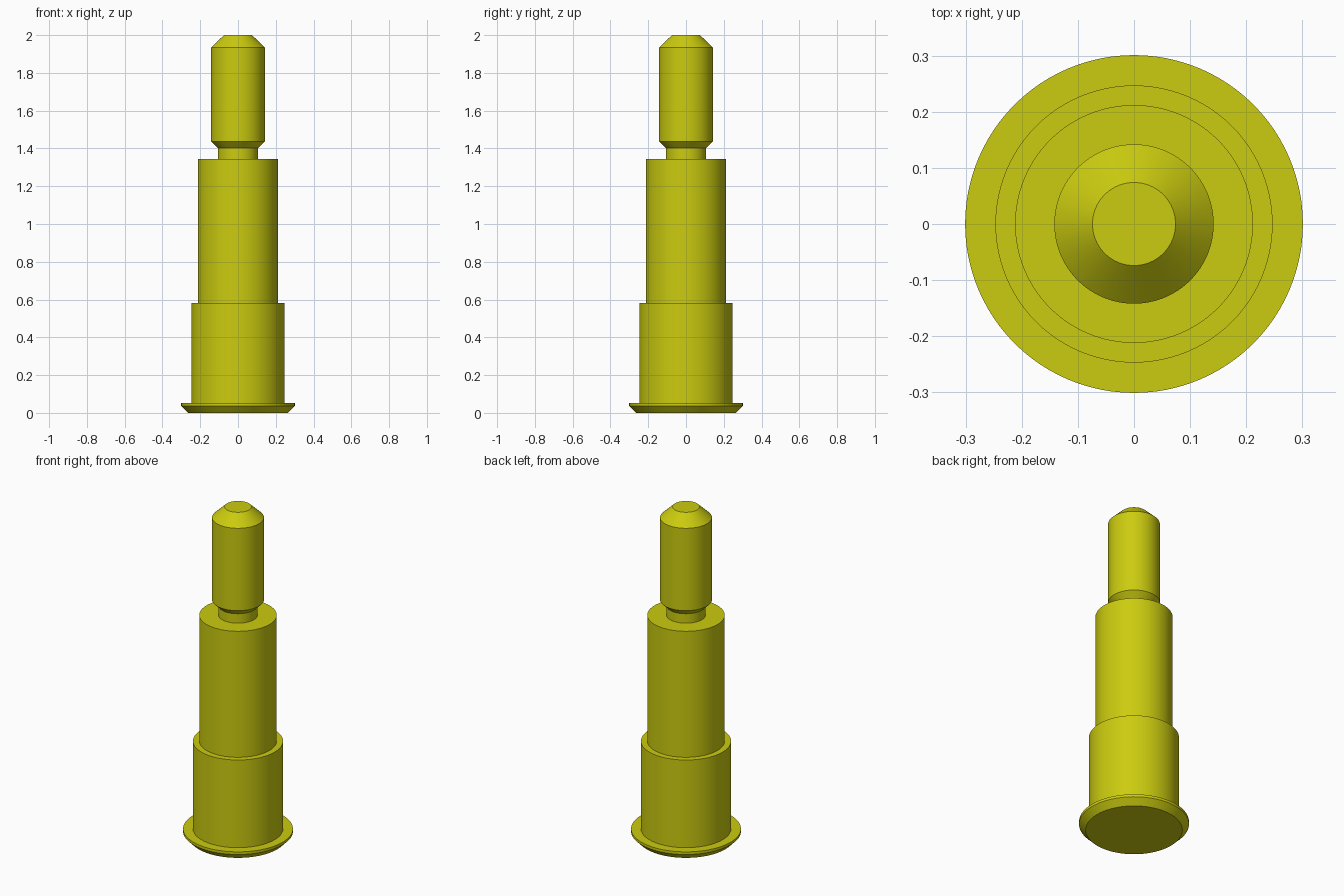
import bpy, bmesh, math
from mathutils import Matrix

cube = bpy.data.objects.get("Cube")
if cube:
    bpy.data.objects.remove(cube, do_unlink=True)

SEGMENTS = 96

# Single olive-yellow material
olive = bpy.data.materials.new("olive yellow")
olive.use_nodes = True
colour = (0.60, 0.60, 0.005, 1.0)
olive.diffuse_color = colour
olive.node_tree.nodes["Principled BSDF"].inputs["Base Color"].default_value = colour


def lathe(name, profile, material):
    """Revolve a (radius, height) profile about z and cap both ends."""
    bm = bmesh.new()
    rings = []
    for r, z in profile:
        ring = bmesh.ops.create_circle(
            bm, segments=SEGMENTS, radius=r, matrix=Matrix.Translation((0, 0, z)))["verts"]
        rings.append(ring)
    for low, high in zip(rings, rings[1:]):
        for i in range(SEGMENTS):
            j = (i + 1) % SEGMENTS
            bm.faces.new((low[i], low[j], high[j], high[i]))
    bm.faces.new(rings[0])
    bm.faces.new(rings[-1])
    bmesh.ops.recalc_face_normals(bm, faces=bm.faces)
    mesh = bpy.data.meshes.new(name)
    bm.to_mesh(mesh)
    bm.free()
    mesh.materials.append(material)
    obj = bpy.data.objects.new(name, mesh)
    bpy.context.collection.objects.link(obj)
    bpy.ops.object.select_all(action='DESELECT')
    obj.select_set(True)
    bpy.context.view_layer.objects.active = obj
    bpy.ops.object.shade_smooth_by_angle(angle=math.radians(30))
    return obj


# One turned piece, listed from the foot to the tip
flange = [(0.265, 0.0), (0.301, 0.037), (0.301, 0.053)]
lower_shank = [(0.247, 0.053), (0.247, 0.583)]
upper_shank = [(0.212, 0.583), (0.212, 1.345)]
neck = [(0.107, 1.345), (0.107, 1.402)]
tip = [(0.142, 1.437), (0.142, 1.935), (0.074, 2.0)]

lathe("stepped_pin", flange + lower_shank + upper_shank + neck + tip, olive)
